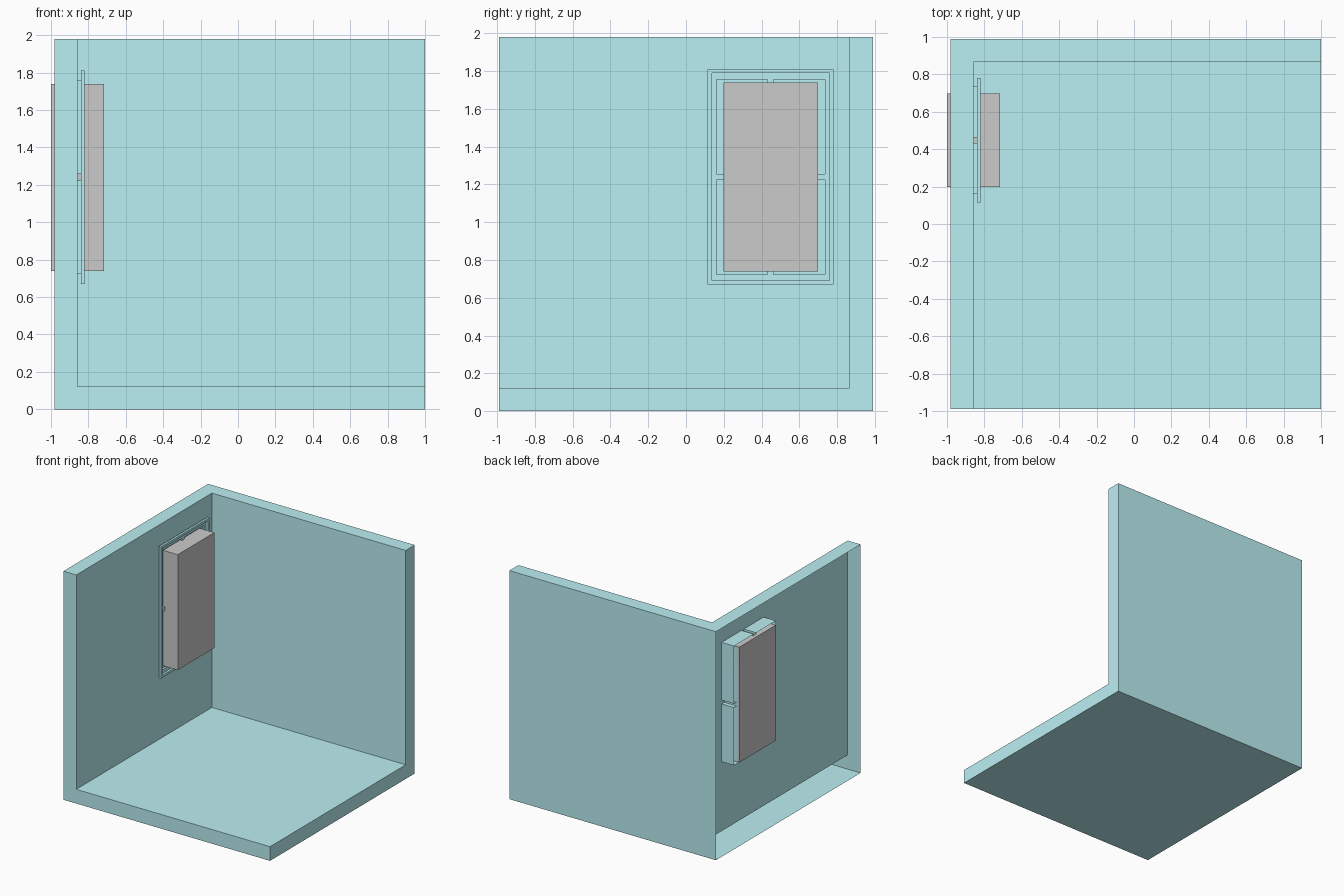
import bpy, bmesh

if "Cube" in bpy.data.objects:
    bpy.data.objects.remove(bpy.data.objects["Cube"])

teal = bpy.data.materials.new("teal_paint")
teal.diffuse_color = (0.5, 0.87, 0.9, 1)
teal.use_nodes = True
teal.node_tree.nodes["Principled BSDF"].inputs["Base Color"].default_value = teal.diffuse_color

# Main planes: outer and inner faces of the room corner
XL, XI, XR = -0.98, -0.857, 1.0
YF, YI, YB = -0.99, 0.867, 0.99
ZB, ZI, ZT = 0.0, 0.123, 1.98
# Window centre in the left wall, and frame depths
CY, CZ = 0.448, 1.24
X_BACK, X_FRONT = -0.839, -0.82


def rect(hy, hz):
    """Rectangle (y0, z0, y1, z1) centred on the window."""
    return (CY - hy, CZ - hz, CY + hy, CZ + hz)


def corners(r, x):
    y0, z0, y1, z1 = r
    return [(x, y0, z0), (x, y1, z0), (x, y1, z1), (x, y0, z1)]


def face(bm, pts):
    bm.faces.new([bm.verts.new(p) for p in pts])


def bridge(bm, r1, x1, r2, x2):
    """Four quads joining two rectangles: a flat ring or a tunnel."""
    a, b = corners(r1, x1), corners(r2, x2)
    for i in range(4):
        j = (i + 1) % 4
        face(bm, [a[i], a[j], b[j], b[i]])


def finish(bm, name, mat=None):
    bmesh.ops.remove_doubles(bm, verts=bm.verts, dist=0.0005)
    bmesh.ops.recalc_face_normals(bm, faces=bm.faces)
    me = bpy.data.meshes.new(name)
    bm.to_mesh(me)
    bm.free()
    if mat:
        me.materials.append(mat)
    ob = bpy.data.objects.new(name, me)
    bpy.context.collection.objects.link(ob)
    return ob


opening = rect(0.25, 0.5)

# Room corner: floor, back wall and left wall, open on the outer left side
bm = bmesh.new()
face(bm, [(XL, YF, ZB), (XL, YB, ZB), (XR, YB, ZB), (XR, YF, ZB)])
face(bm, [(XL, YB, ZB), (XL, YB, ZT), (XR, YB, ZT), (XR, YB, ZB)])
face(bm, [(XI, YF, ZI), (XR, YF, ZI), (XR, YI, ZI), (XI, YI, ZI)])
face(bm, [(XI, YI, ZI), (XR, YI, ZI), (XR, YI, ZT), (XI, YI, ZT)])
# L-shaped rims at the front, right and top
face(bm, [(x, YF, z) for x, z in
          [(XL, ZB), (XR, ZB), (XR, ZI), (XI, ZI), (XI, ZT), (XL, ZT)]])
face(bm, [(XR, y, z) for y, z in
          [(YF, ZB), (YB, ZB), (YB, ZT), (YI, ZT), (YI, ZI), (YF, ZI)]])
face(bm, [(x, y, ZT) for x, y in
          [(XL, YF), (XI, YF), (XI, YI), (XR, YI), (XR, YB), (XL, YB)]])
# Inner left wall with the window opening and its reveal
bridge(bm, (YF, ZI, YI, ZT), XI, opening, XI)
bridge(bm, opening, XI, opening, XL)
finish(bm, "room_corner", teal)

# Window frame: raised rim, recessed band with cross bars, four pane tunnels
bm = bmesh.new()
outer, inner = rect(0.333, 0.57), rect(0.311, 0.55)
bridge(bm, outer, X_FRONT, inner, X_FRONT)
bridge(bm, outer, X_FRONT, outer, X_BACK)
bridge(bm, outer, X_BACK, inner, X_BACK)
bridge(bm, inner, X_FRONT, inner, X_BACK)
ys = [inner[0], CY - 0.287, CY - 0.0155, CY + 0.0155, CY + 0.287, inner[2]]
zs = [inner[1], CZ - 0.517, CZ - 0.0165, CZ + 0.0165, CZ + 0.517, inner[3]]
for i in range(5):
    for j in range(5):
        cell = (ys[i], zs[j], ys[i + 1], zs[j + 1])
        if i % 2 and j % 2:
            bridge(bm, cell, X_BACK, cell, XL + 0.005)
        else:
            face(bm, corners(cell, X_BACK))
finish(bm, "window_frame", teal)

# Plain block filling the opening
bm = bmesh.new()
bridge(bm, opening, -1.0, opening, -0.716)
face(bm, corners(opening, -1.0))
face(bm, corners(opening, -0.716))
finish(bm, "window_block")
